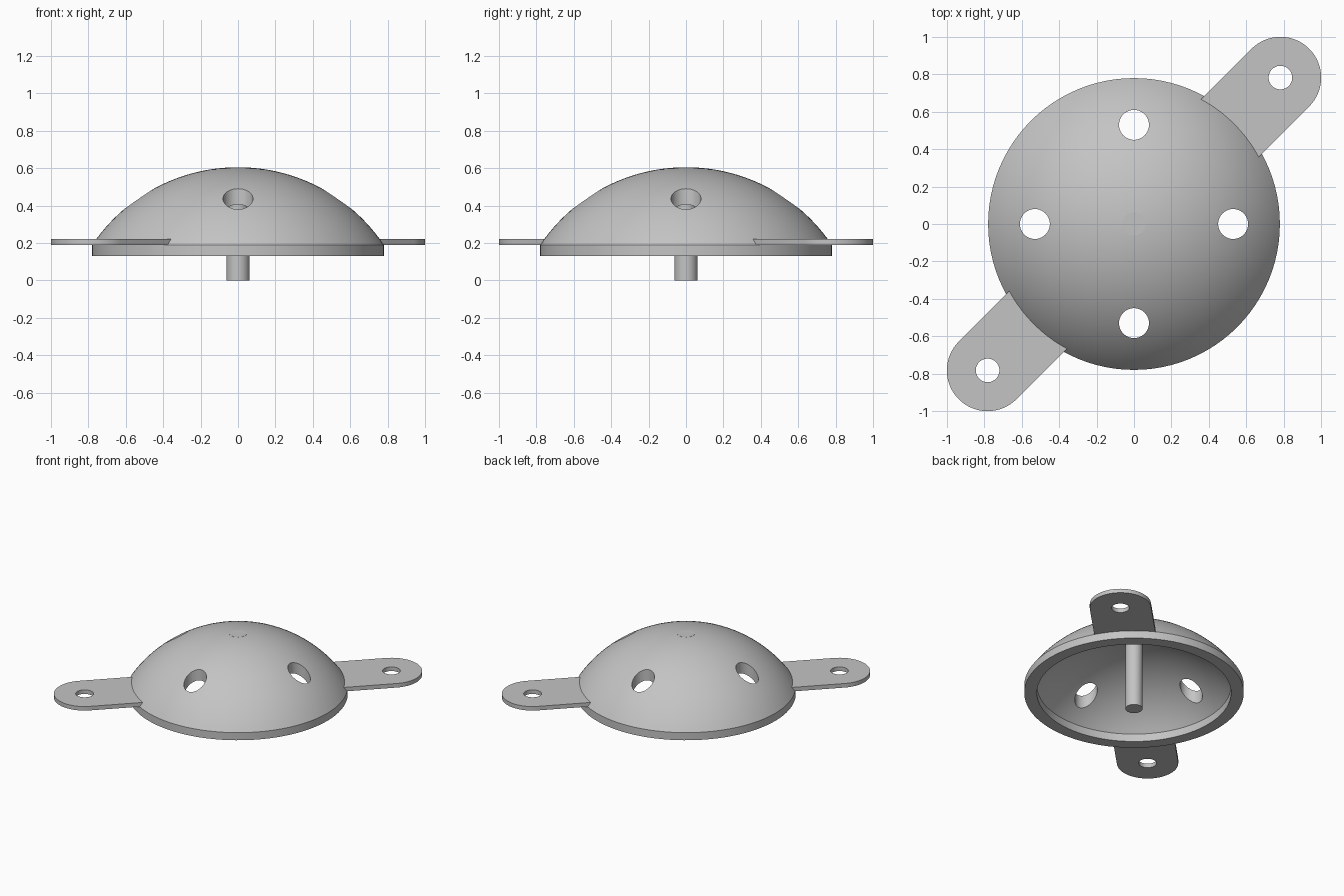
import bpy, bmesh
from math import sin, cos, pi, asin, radians
from mathutils import Matrix

if "Cube" in bpy.data.objects:
    bpy.data.objects.remove(bpy.data.objects["Cube"])

grey = bpy.data.materials.new("plain grey")
grey.use_nodes = True
colour = (0.55, 0.55, 0.55, 1)
grey.diffuse_color = colour
grey.node_tree.nodes["Principled BSDF"].inputs["Base Color"].default_value = colour

CENTRE_Z = -0.335          # centre of the dome's sphere
OUTER, INNER = 0.94, 0.867
RIM, BORE, PIN = 0.78, 0.69, 0.062
RIM_LOW, RIM_HIGH = 0.13, 0.19
TAB_END, TAB_HALF, TAB_ROOT = 1.107, 0.218, 0.71


def make_object(name, bm):
    bmesh.ops.recalc_face_normals(bm, faces=bm.faces)
    mesh = bpy.data.meshes.new(name)
    bm.to_mesh(mesh)
    bm.free()
    mesh.materials.append(grey)
    obj = bpy.data.objects.new(name, mesh)
    bpy.context.collection.objects.link(obj)
    return obj


def cylinder(name, radius, low, high, x=0, y=0, sides=48):
    bm = bmesh.new()
    bmesh.ops.create_cone(bm, cap_ends=True, segments=sides, radius1=radius,
                          radius2=radius, depth=high - low,
                          matrix=Matrix.Translation((x, y, (low + high) / 2)))
    return make_object(name, bm)


def select_only(obj):
    bpy.ops.object.select_all(action='DESELECT')
    obj.select_set(True)
    bpy.context.view_layer.objects.active = obj


def drill(obj, cutter):
    cutter.hide_render = True
    mod = obj.modifiers.new("hole", 'BOOLEAN')
    mod.operation = 'DIFFERENCE'
    mod.solver = 'EXACT'
    mod.object = cutter
    select_only(obj)
    bpy.ops.object.modifier_apply(modifier=mod.name)
    bpy.data.objects.remove(cutter)


def smooth(obj):
    select_only(obj)
    bpy.ops.object.shade_smooth_by_angle(angle=radians(25))


def arc(sphere, start, end, steps=24):
    a, b = asin(start / sphere), asin(end / sphere)
    angles = [a + (b - a) * i / steps for i in range(steps + 1)]
    return [(sphere * sin(t), CENTRE_Z + sphere * cos(t)) for t in angles]


# Hollow dome with its rim, turned from a closed profile
profile = (arc(OUTER, 0.05, RIM) + [(RIM, RIM_LOW), (BORE, RIM_LOW)]
           + arc(INNER, BORE, 0.05))
bm = bmesh.new()
SIDES = 96
rings = [[bm.verts.new((r * cos(2 * pi * k / SIDES), r * sin(2 * pi * k / SIDES), z))
          for k in range(SIDES)] for r, z in profile]
for i, ring in enumerate(rings):
    following = rings[(i + 1) % len(rings)]
    for k in range(SIDES):
        n = (k + 1) % SIDES
        bm.faces.new((ring[k], ring[n], following[n], following[k]))
dome = make_object("dome", bm)

# Four vertical holes through the dome
for k in range(4):
    a = k * pi / 2
    drill(dome, cylinder("hole_cutter", 0.08, 0.25, 0.8, 0.53 * cos(a), 0.53 * sin(a)))
smooth(dome)

# Central pin, reaching the crown of the dome
smooth(cylinder("centre_pin", PIN, 0, 0.6037))

# Two rounded mounting tabs on the diagonal
for name, turn in (("back_left_tab", pi / 4), ("front_right_tab", pi * 5 / 4)):
    outline = [(TAB_ROOT, -TAB_HALF)]
    for i in range(33):
        a = -pi / 2 + pi * i / 32
        outline.append((TAB_END + TAB_HALF * cos(a), TAB_HALF * sin(a)))
    outline.append((TAB_ROOT, TAB_HALF))
    bm = bmesh.new()
    base = bm.faces.new([bm.verts.new((x, y, RIM_HIGH)) for x, y in outline])
    solid = bmesh.ops.extrude_face_region(bm, geom=[base], use_keep_orig=True)
    top = [v for v in solid["geom"] if isinstance(v, bmesh.types.BMVert)]
    bmesh.ops.translate(bm, verts=top, vec=(0, 0, 0.032))
    bmesh.ops.rotate(bm, verts=bm.verts, cent=(0, 0, 0), matrix=Matrix.Rotation(turn, 3, 'Z'))
    tab = make_object(name, bm)
    drill(tab, cylinder("tab_hole_cutter", 0.063, 0.1, 0.3,
                        TAB_END * cos(turn), TAB_END * sin(turn)))
    smooth(tab)
